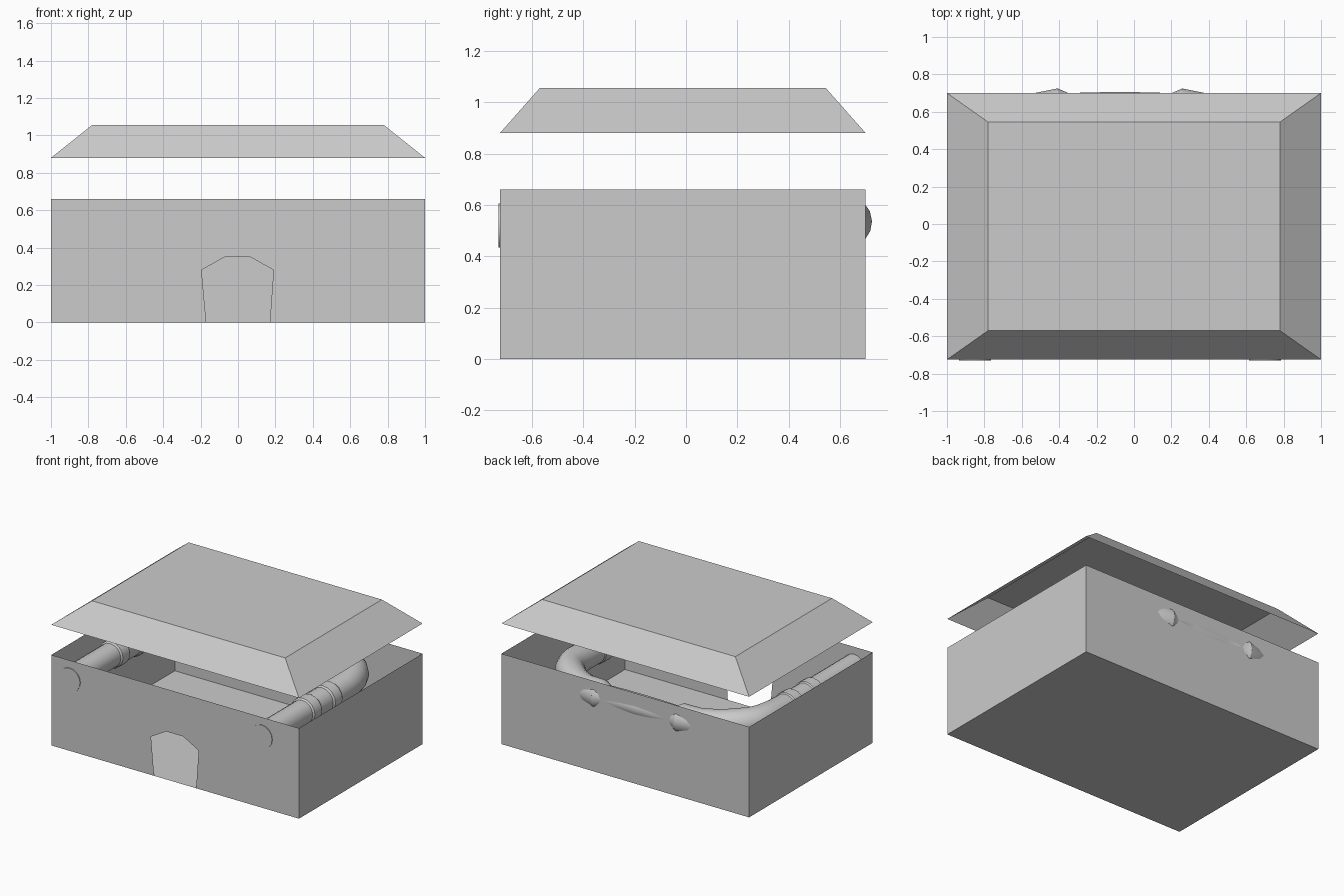
import bpy, bmesh

if "Cube" in bpy.data.objects:
    bpy.data.objects.remove(bpy.data.objects["Cube"])

X, Y0, Y1, H = 1.0, -0.725, 0.70, 0.66   # box footprint and wall height
MID = -0.075                             # mirror line of the pipe run


def sheet_object(name, polygons):
    """Thin-walled object from a few polygons."""
    bm = bmesh.new()
    for poly in polygons:
        bm.faces.new([bm.verts.new(p) for p in poly])
    bmesh.ops.remove_doubles(bm, verts=bm.verts, dist=1e-4)
    bmesh.ops.recalc_face_normals(bm, faces=bm.faces)
    me = bpy.data.meshes.new(name)
    bm.to_mesh(me)
    bm.free()
    ob = bpy.data.objects.new(name, me)
    bpy.context.collection.objects.link(ob)
    return ob


def ring(x, y0, y1, z):
    return [(-x, y0, z), (x, y0, z), (x, y1, z), (-x, y1, z)]


def sides(lo, hi, skip=()):
    return [[lo[i], lo[(i + 1) % 4], hi[(i + 1) % 4], hi[i]]
            for i in range(4) if i not in skip]


# open box: floor, three plain walls, front wall with an arched doorway
floor, rim = ring(X, Y0, Y1, 0), ring(X, Y0, Y1, H)
door = [(-.17, 0), (-.195, .28), (-.07, .35), (.065, .35), (.19, .28), (.17, 0)]
front = [(-X, Y0, H), (-X, Y0, 0)] + [(x, Y0, z) for x, z in door] \
    + [(X, Y0, 0), (X, Y0, H)]
sheet_object("box_walls", [floor, front] + sides(floor, rim, skip=(0,)))

# raised hollow lid with sloping sides
eave, top = ring(X, Y0, Y1, .88), ring(.78, -.57, .545, 1.055)
sheet_object("raised_lid", [top] + sides(eave, top))

# pipe run, right half from front to back: x, y, radius
half = [(.70, -.73, .086), (.70, -.26, .086), (.70, -.25, .097), (.70, -.17, .097),
        (.70, -.16, .090), (.70, -.03, .090), (.70, -.02, .102), (.70, .06, .102),
        (.70, .07, .095), (.70, .20, .097), (.695, .27, .1), (.68, .345, .1),
        (.65, .41, .1), (.605, .46, .1), (.55, .51, .097), (.48, .555, .093),
        (.38, .605, .094), (.25, .624, .101), (.20, .625, .075),
        (.06, .625, .079), (MID, .626, .08)]
path = half + [(2 * MID - x, y, r) for x, y, r in reversed(half[:-1])]
cu = bpy.data.curves.new("pipe_run", 'CURVE')
cu.dimensions = '3D'
cu.bevel_depth = 1.0
cu.bevel_resolution = 6
cu.use_fill_caps = True
sp = cu.splines.new('POLY')
sp.points.add(len(path) - 1)
for pt, (x, y, r) in zip(sp.points, path):
    pt.co = (x, y, .52 + .015 * max(0, min(1, y / .6)), 1)
    pt.radius = r
pipe = bpy.data.objects.new("pipe_run", cu)
bpy.context.collection.objects.link(pipe)
bpy.ops.object.select_all(action='DESELECT')
pipe.select_set(True)
bpy.context.view_layer.objects.active = pipe
bpy.ops.object.convert(target='MESH')
bpy.ops.object.shade_smooth_by_angle()
